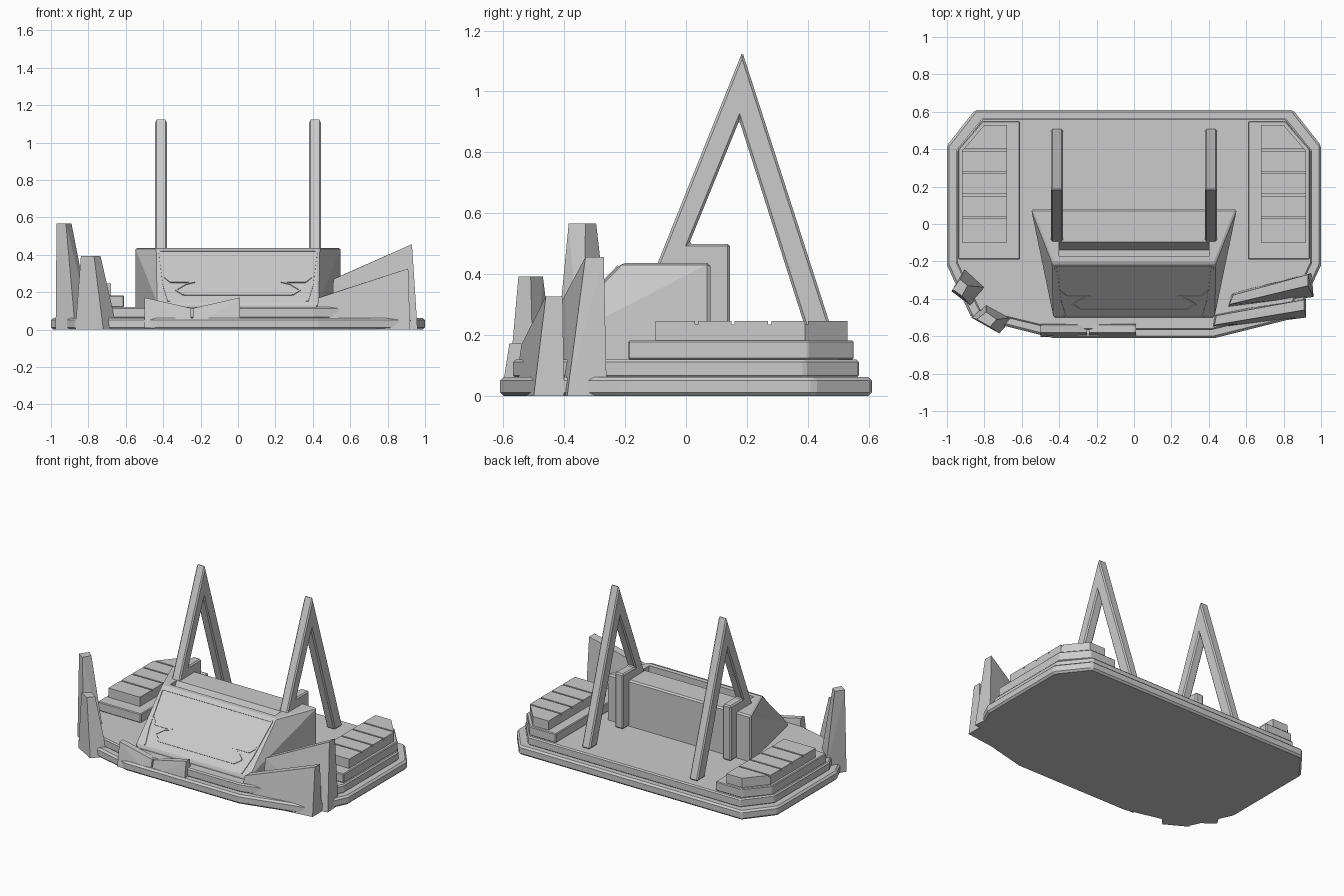
import bpy, bmesh
from mathutils import Vector

old = bpy.data.objects.get("Cube")
if old:
    bpy.data.objects.remove(old, do_unlink=True)

GREY = (0.6, 0.6, 0.6, 1)
metal = bpy.data.materials.new("plain grey")
metal.use_nodes = True
metal.diffuse_color = GREY
metal.node_tree.nodes["Principled BSDF"].inputs["Base Color"].default_value = GREY


def finish(name, bm, bevel=0):
    bmesh.ops.recalc_face_normals(bm, faces=bm.faces)
    mesh = bpy.data.meshes.new(name)
    bm.to_mesh(mesh)
    bm.free()
    ob = bpy.data.objects.new(name, mesh)
    bpy.context.collection.objects.link(ob)
    mesh.materials.append(metal)
    if bevel:
        mod = ob.modifiers.new("edge", "BEVEL")
        mod.width, mod.segments, mod.limit_method = bevel, 1, "ANGLE"
    return ob


def hull(name, points, bevel=0):
    bm = bmesh.new()
    for p in points:
        bm.verts.new(p)
    bmesh.ops.convex_hull(bm, input=bm.verts)
    bmesh.ops.dissolve_limit(bm, angle_limit=0.02, verts=bm.verts, edges=bm.edges)
    return finish(name, bm, bevel)


def extrude(name, points, offset, bevel=0):
    bm = bmesh.new()
    face = bm.faces.new([bm.verts.new(p) for p in points])
    grown = bmesh.ops.extrude_face_region(bm, geom=[face])["geom"]
    bmesh.ops.translate(bm, vec=Vector(offset),
                        verts=[v for v in grown if isinstance(v, bmesh.types.BMVert)])
    return finish(name, bm, bevel)


def slab(name, outline, z0, z1, bevel=0):
    return extrude(name, [(x, y, z0) for x, y in outline], (0, 0, z1 - z0), bevel)


def cut(ob, cutter):
    cutter.hide_render = True
    cutter.hide_viewport = True
    cutter.display_type = "WIRE"
    mod = ob.modifiers.new("cut", "BOOLEAN")
    mod.operation, mod.object, mod.solver = "DIFFERENCE", cutter, "EXACT"


# Stepped base with cut corners
half = [(0.43, -0.61), (0.87, -0.5), (1, -0.22), (1, 0.42), (0.85, 0.61)]
base = half + [(-x, y) for x, y in reversed(half)]
slab("base", base, 0, 0.063, 0.012)
slab("floor", [(x * 0.953, y * 0.93) for x, y in base], 0.06, 0.12, 0.008)

# Side platforms with grooved tops, and the tall frames
for s, side in ((1, "left"), (-1, "right")):
    low = [(0.61, -0.19), (0.94, -0.19), (0.94, 0.4), (0.81, 0.55), (0.61, 0.55)]
    high = [(0.68, -0.1), (0.92, -0.1), (0.92, 0.39), (0.8, 0.53), (0.68, 0.53)]
    slab(side + "_platform_step", [(s * x, y) for x, y in low], 0.12, 0.183, 0.005)
    top = slab(side + "_platform_top", [(s * x, y) for x, y in high], 0.18, 0.247)
    for i in range(4):
        y = 0.03 + i * 0.12
        groove = extrude(side + "_groove_cutter",
                         [(s * 0.66, y, 0.235), (s * 0.66, y + 0.01, 0.235),
                          (s * 0.66, y + 0.01, 0.26), (s * 0.66, y, 0.26)], (s * 0.3, 0, 0))
        cut(top, groove)
    profile = [(-0.22, 0.12), (0.185, 1.13), (0.51, 0.12), (0.425, 0.12),
               (0.175, 0.905), (0.01, 0.5), (0.145, 0.5), (0.145, 0.12)]
    extrude(side + "_frame", [(s * 0.38, y, z) for y, z in profile], (s * 0.063, 0, 0), 0.008)

# Console: wedge body with a trough along its top
console = hull("console", [(s * x, y, z) for s in (1, -1) for x, y, z in (
    (0.55, 0.08, 0.11), (0.55, 0.08, 0.437), (0.435, -0.21, 0.437),
    (0.43, -0.5, 0.14), (0.43, -0.5, 0.11))], 0.01)
trough = [(-0.17, 0.45), (-0.17, 0.36), (-0.14, 0.36), (-0.09, 0.45)]
cut(console, extrude("trough_cutter", [(-0.4, y, z) for y, z in trough], (0.8, 0, 0)))

# Sloping console panel with a raised rim and trim lines
upper, lower = Vector((0, -0.21, 0.437)), Vector((0, -0.5, 0.14))
down = (lower - upper).normalized()
normal = Vector((0, down.z, -down.y))


def on_slope(x, y, lift=0):
    t = (y - upper.y) / (lower.y - upper.y)
    return upper.lerp(lower, t) + Vector((x, 0, 0)) + normal * lift


def strip(name, path, width=0.012):
    for a, b in zip(path, path[1:]):
        p, q = on_slope(*a, -0.004), on_slope(*b, -0.004)
        across = (q - p).normalized().cross(normal) * width / 2
        extrude(name, [p - across, q - across, q + across, p + across], normal * 0.009)


strip("panel_rim", [(-0.37, -0.49), (-0.395, -0.41), (-0.42, -0.225),
                    (0.42, -0.225), (0.395, -0.41), (0.37, -0.49)])
strip("lower_trim", [(-0.33, -0.43), (-0.29, -0.455), (0.29, -0.455), (0.33, -0.43)])
for s, side in ((1, "left"), (-1, "right")):
    strip(side + "_trim", [(s * 0.395, -0.36), (s * 0.36, -0.388), (s * 0.23, -0.388)])
    strip(side + "_trim_hook", [(s * 0.33, -0.43), (s * 0.28, -0.40), (s * 0.23, -0.388)], 0.008)

# Slanted armour walls on the left front corner
hull("rear_wall", [
    (0.5, -0.45, 0), (0.52, -0.37, 0), (0.96, -0.39, 0), (0.95, -0.26, 0),
    (0.51, -0.43, 0.27), (0.53, -0.38, 0.28), (0.93, -0.33, 0.457), (0.93, -0.27, 0.457)])
hull("front_wall", [
    (0.41, -0.565, 0), (0.42, -0.48, 0), (0.92, -0.5, 0), (0.92, -0.4, 0),
    (0.43, -0.54, 0.17), (0.44, -0.49, 0.175), (0.91, -0.46, 0.327), (0.91, -0.405, 0.327)])

# Leaning spikes on the right front corner
spikes = {
    "tall_spike": ([(-0.975, -0.36), (-0.9, -0.23), (-0.78, -0.34), (-0.87, -0.44)],
                   [(-0.97, -0.35), (-0.93, -0.295), (-0.89, -0.33), (-0.92, -0.385)], 0.567),
    "short_spike": ([(-0.87, -0.5), (-0.79, -0.42), (-0.645, -0.5), (-0.72, -0.585)],
                    [(-0.84, -0.51), (-0.79, -0.47), (-0.735, -0.51), (-0.77, -0.55)], 0.393)}
for name, (foot, tip, height) in spikes.items():
    hull(name, [(x, y, 0) for x, y in foot] + [(x, y, height) for x, y in tip])

# Low broken plates along the front edge
for name, outer, inner in (("right_shard", -0.5, -0.25), ("left_shard", 0.01, -0.24)):
    hull(name, [(x, y, z) for x, h in ((outer, 0.172), (inner, 0.115))
                for y, z in ((-0.605, 0.01), (-0.52, 0.01), (-0.58, h), (-0.54, h))])
